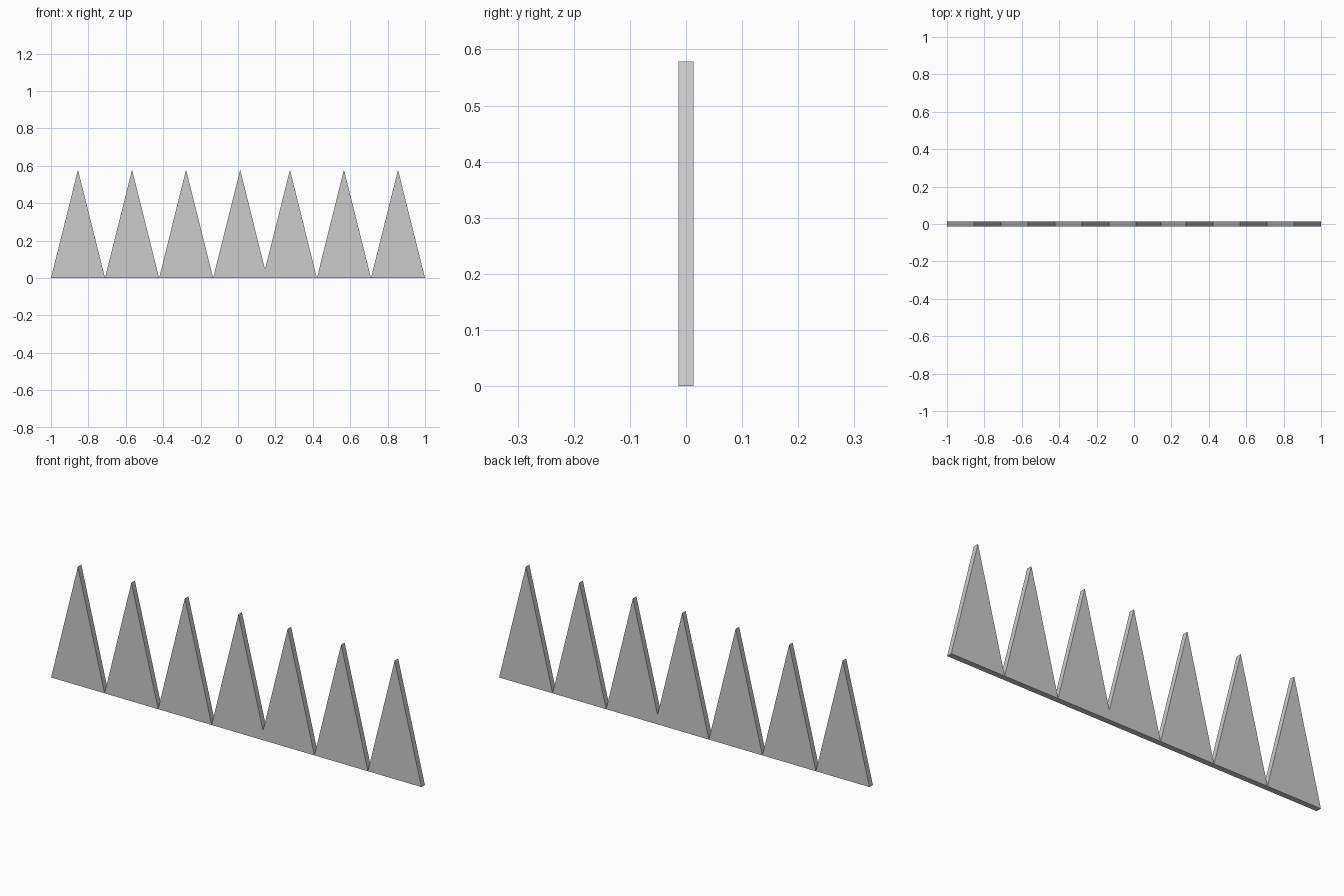
import bpy, bmesh

if "Cube" in bpy.data.objects:
    bpy.data.objects.remove(bpy.data.objects["Cube"])

PITCH = 0.289      # tooth width
HEIGHT = 0.579     # tooth height
DEPTH = 0.027      # plate thickness
HALF = PITCH / 2


def prism(name, profile):
    """Extrude an x/z outline through the plate thickness."""
    bm = bmesh.new()
    face = bm.faces.new([bm.verts.new((x, -DEPTH / 2, z)) for x, z in profile])
    ext = bmesh.ops.extrude_face_region(bm, geom=[face])
    verts = [v for v in ext["geom"] if isinstance(v, bmesh.types.BMVert)]
    bmesh.ops.translate(bm, verts=verts, vec=(0, DEPTH, 0))
    bmesh.ops.recalc_face_normals(bm, faces=bm.faces[:])
    mesh = bpy.data.meshes.new(name)
    bm.to_mesh(mesh)
    bm.free()
    obj = bpy.data.objects.new(name, mesh)
    bpy.context.collection.objects.link(obj)


# Single teeth: three from the left end, two from the right end
centres = [-1 + HALF + i * PITCH for i in range(3)]
centres += [1 - HALF - i * PITCH for i in range(2)]
for i, c in enumerate(centres):
    prism(f"tooth_{i + 1}", [(c - HALF, 0), (c + HALF, 0), (c, HEIGHT)])

# Two middle teeth that overlap slightly, joined by a raised notch
a = -1 + HALF + 3 * PITCH
b = 1 - HALF - 2 * PITCH
notch = HEIGHT * (1 - (b - a) / 2 / HALF)
prism("joined_teeth", [(a - HALF, 0), (b + HALF, 0), (b, HEIGHT),
                       ((a + b) / 2, notch), (a, HEIGHT)])
